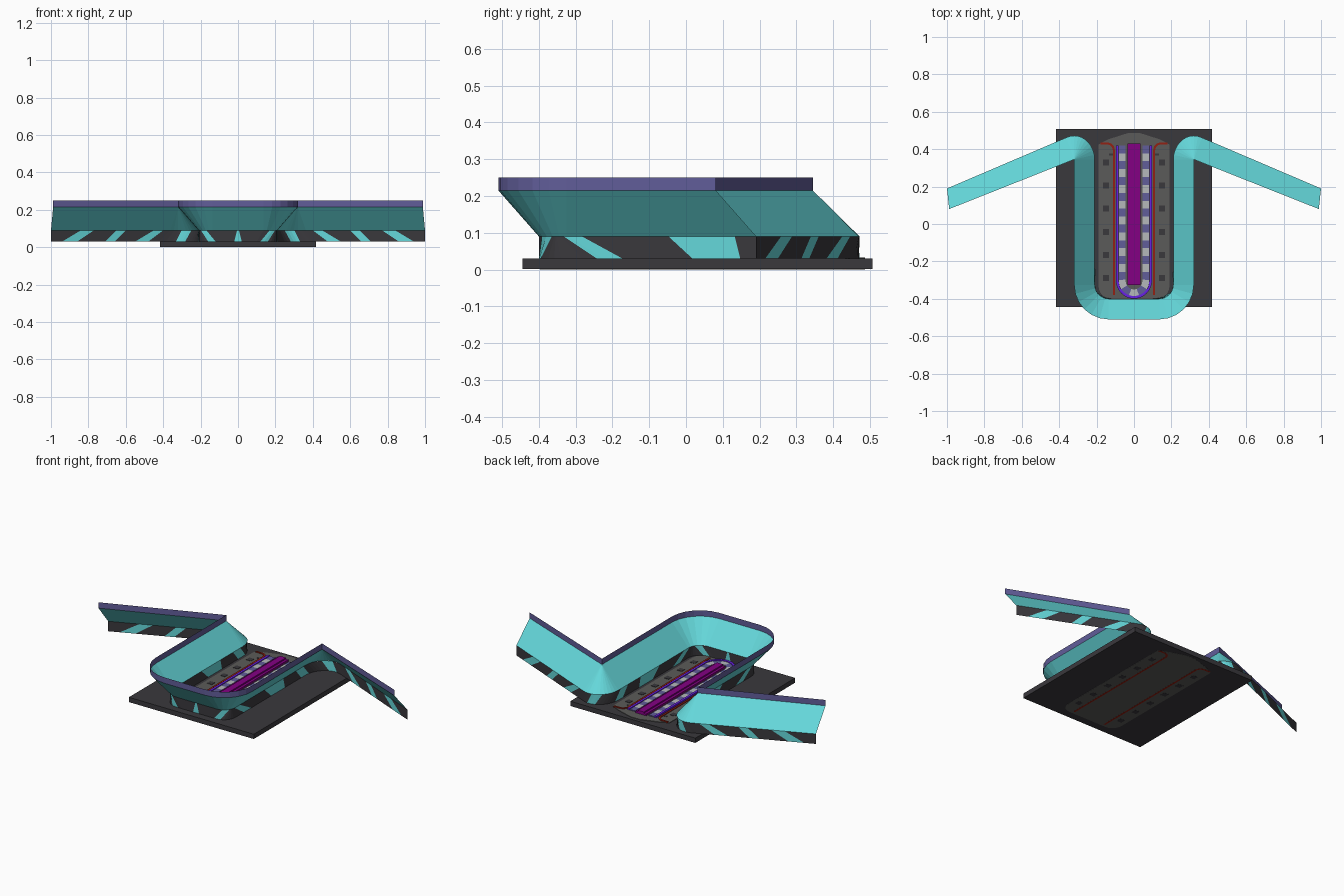
import bpy, bmesh, math
from mathutils import Vector

if "Cube" in bpy.data.objects:
    bpy.data.objects.remove(bpy.data.objects["Cube"])


def mat(name, col):
    m = bpy.data.materials.new(name)
    m.diffuse_color = (*col, 1)
    m.use_nodes = True
    m.node_tree.nodes["Principled BSDF"].inputs["Base Color"].default_value = m.diffuse_color
    return m


TEAL = mat("teal", (0.13, 0.69, 0.71))
DARK = mat("charcoal", (0.042, 0.04, 0.046))
GREY = mat("floor_grey", (0.105, 0.105, 0.10))
SLATE = mat("slate_purple", (0.12, 0.11, 0.32))
PURPLE = mat("purple", (0.23, 0.0, 0.23))
LIGHT = mat("light_grey", (0.46, 0.48, 0.50))
VIOLET = mat("violet", (0.14, 0.015, 0.78))
RED = mat("dark_red", (0.29, 0.014, 0.006))


def finish(name, bm, mats):
    bmesh.ops.remove_doubles(bm, verts=bm.verts, dist=1e-5)
    me = bpy.data.meshes.new(name)
    bm.to_mesh(me)
    bm.free()
    for m in mats:
        me.materials.append(m)
    ob = bpy.data.objects.new(name, me)
    bpy.context.collection.objects.link(ob)
    return ob


def prism(name, outline, z0, z1, m):
    bm = bmesh.new()
    f = bm.faces.new([bm.verts.new((x, y, z0)) for x, y in outline])
    r = bmesh.ops.extrude_face_region(bm, geom=[f])
    for v in r["geom"]:
        if isinstance(v, bmesh.types.BMVert):
            v.co.z = z1
    # keep a single bottom face so the solid stays closed
    if not any(all(abs(v.co.z - z0) < 1e-7 for v in g.verts) for g in bm.faces):
        bm.faces.new([v for v in bm.verts if abs(v.co.z - z0) < 1e-7])
    bmesh.ops.recalc_face_normals(bm, faces=bm.faces)
    return finish(name, bm, [m])


def box(name, x0, x1, y0, y1, z0, z1, m):
    return prism(name, [(x0, y0), (x1, y0), (x1, y1), (x0, y1)], z0, z1, m)


def ribbon(name, pts, width, z0, z1, mats, rule=lambda i: 0):
    """Rectangular strip along a flat path, material chosen per segment."""
    bm = bmesh.new()
    rings = []
    for i, p in enumerate(pts):
        d = (pts[min(i + 1, len(pts) - 1)] - pts[max(i - 1, 0)]).normalized()
        n = Vector((-d.y, d.x)) * width / 2
        a, b = p - n, p + n
        rings.append([bm.verts.new(c) for c in
                      ((*a, z0), (*a, z1), (*b, z1), (*b, z0))])
    for i in range(len(rings) - 1):
        r, q = rings[i], rings[i + 1]
        for k in range(4):
            f = bm.faces.new((r[k], r[(k + 1) % 4], q[(k + 1) % 4], q[k]))
            f.material_index = rule(i)
    bm.faces.new(rings[0])
    bm.faces.new(rings[-1])
    bmesh.ops.recalc_face_normals(bm, faces=bm.faces)
    return finish(name, bm, mats)


def arc(cx, cy, rx, ry, a0, a1, n):
    return [Vector((cx + rx * math.cos(math.radians(a0 + (a1 - a0) * i / n)),
                    cy + ry * math.sin(math.radians(a0 + (a1 - a0) * i / n))))
            for i in range(n + 1)]


def walker(pts):
    """Return the path length and a function giving the point at distance s."""
    acc = [0]
    for a, b in zip(pts, pts[1:]):
        acc.append(acc[-1] + (b - a).length)

    def at(s):
        for i in range(len(pts) - 1):
            if s <= acc[i + 1] or i == len(pts) - 2:
                t = (s - acc[i]) / (acc[i + 1] - acc[i])
                return pts[i].lerp(pts[i + 1], t)
    return acc[-1], at


# Wall rails (right half): lower foot and flared top edge
low = [Vector((0, -0.4))] + arc(0.135, -0.325, 0.075, 0.075, -90, 0, 6) \
    + arc(0.32, 0.345, 0.11, 0.127, 180, 67, 10) + [Vector((1.0, 0.19))]
top = [Vector((0, -0.51))] + arc(0.135, -0.325, 0.185, 0.185, -90, 0, 6) \
    + [Vector((0.32, 0.345))] * 11 + [Vector((0.988, 0.08))]
Z_FOOT, Z_BEND, Z_RIM, Z_TOP = 0.03, 0.09, 0.215, 0.25

# Flared wall and vertical rim
for name, ra, za, rb, zb, m in (("flared_wall", low, Z_BEND, top, Z_RIM, TEAL),
                                ("wall_rim", top, Z_RIM, top, Z_TOP, SLATE)):
    bm = bmesh.new()
    for sx in (1, -1):
        for i in range(len(low) - 1):
            q = []
            for p, z in ((ra[i], za), (ra[i + 1], za), (rb[i + 1], zb), (rb[i], zb)):
                c = Vector((p.x * sx, p.y, z))
                if all((c - o).length > 1e-5 for o in q):
                    q.append(c)
            if len(q) > 2:
                bm.faces.new([bm.verts.new(c) for c in q[::sx]])
    finish(name, bm, [m])

# Hazard-striped foot band: slanted cuts (distance at foot, distance at bend)
length, low_at = walker(low)


def wing(x):
    return length - (1.0 - x) / 0.92


cuts = [(0, 0), (0.02, 0.005), (0.12, 0.17), (0.16, 0.21),
        (0.335, 0.245), (0.405, 0.295), (0.595, 0.53), (0.725, 0.71),
        (0.88, 0.83), (0.95, 0.9), (1.07, 1.03), (1.12, 1.09),
        (wing(0.48), wing(0.40)), (wing(0.55), wing(0.45)),
        (wing(0.66), wing(0.60)), (wing(0.71), wing(0.65)),
        (wing(0.86), wing(0.77)), (wing(0.94), wing(0.84)), (length, length)]
bm = bmesh.new()
for sx in (1, -1):
    for k, ((b0, t0), (b1, t1)) in enumerate(zip(cuts, cuts[1:])):
        n = max(1, round((b1 - b0) / 0.02))
        for i in range(n):
            u, v = i / n, (i + 1) / n
            ring = [(b0 + (b1 - b0) * u, Z_FOOT), (b0 + (b1 - b0) * v, Z_FOOT),
                    (t0 + (t1 - t0) * v, Z_BEND), (t0 + (t1 - t0) * u, Z_BEND)]
            co = [(low_at(s).x * sx, low_at(s).y, z) for s, z in ring]
            f = bm.faces.new([bm.verts.new(c) for c in co[::sx]])
            f.material_index = 1 if k % 2 == 0 else 0
finish("striped_foot_band", bm, [DARK, TEAL])

# Base slab, with the grey floor inlaid right through it
box("base_slab", -0.417, 0.417, -0.445, 0.507, 0.001, 0.03, DARK)
half = arc(0.13, -0.33, 0.06, 0.067, -90, 0, 5) + \
    [Vector(p) for p in ((0.19, 0.425), (0.14, 0.452), (0.03, 0.487))]
floor = [(p.x, p.y) for p in half] + [(-p.x, p.y) for p in reversed(half)]
prism("floor_plate", floor, 0.0005, 0.033, GREY)

# Central stepped strip
box("centre_strip", -0.035, 0.035, -0.325, 0.43, 0.033, 0.044, PURPLE)
box("centre_strip_ridge", -0.02, 0.02, -0.325, 0.43, 0.044, 0.052, PURPLE)


def u_path(r, cy, y_end):
    return [Vector((-r, y_end))] + arc(0, cy, r, r, 180, 360, 16) + [Vector((r, y_end))]


# Dashed lane looping around the strip
ul, u_at = walker(u_path(0.063, -0.305, 0.42))
n = 117
ribbon("dashed_lane", [u_at(ul * i / n) for i in range(n + 1)], 0.036,
       0.033, 0.038, [SLATE, LIGHT], lambda i: (i // 3) % 2)

# Violet border line
ribbon("violet_border", u_path(0.089, -0.303, 0.42), 0.014, 0.033, 0.042, [VIOLET])

for side, sx in (("right", 1), ("left", -1)):
    # Red guide line curling outward at the back
    red = [Vector((0.108, -0.38))] + arc(0.143, 0.395, 0.035, 0.035, 180, 90, 6) \
        + [Vector((0.18, 0.43))]
    ribbon("red_line_" + side, [Vector((p.x * sx, p.y)) for p in red],
           0.011, 0, 0.037, [RED])
    # Row of dark floor squares
    for i in range(6):
        x, y = 0.15 * sx, 0.33 - 0.124 * i
        box(f"floor_square_{side}_{i}", x - 0.016, x + 0.016, y - 0.016, y + 0.016,
            0, 0.035, DARK)
    x = 0.122 * sx
    box("floor_mark_" + side, x - 0.011, x + 0.011, 0.366, 0.378, 0.033, 0.035, DARK)
